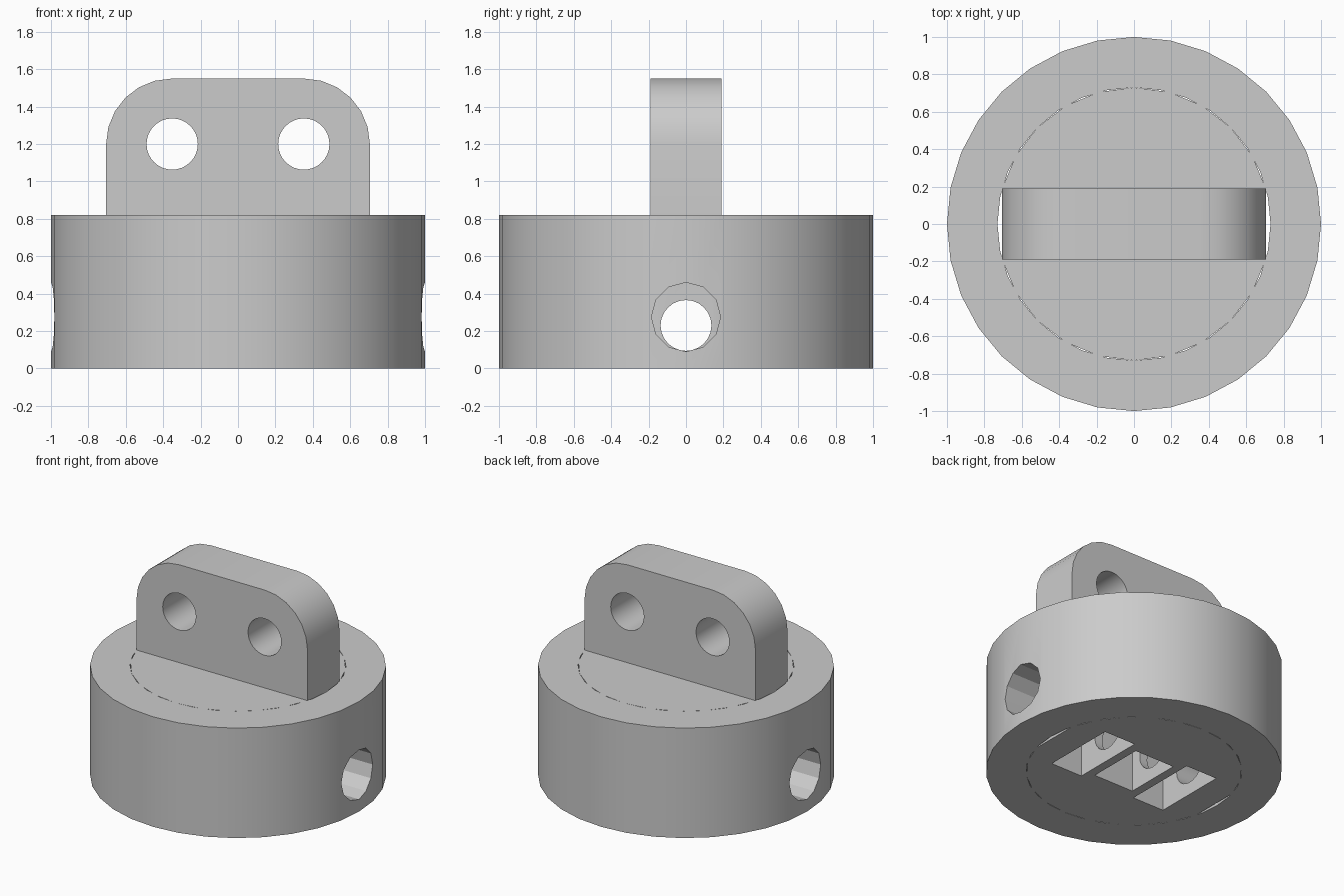
import bpy, bmesh
from math import cos, sin, pi, radians
from mathutils import Vector

cube = bpy.data.objects.get("Cube")
if cube:
    bpy.data.objects.remove(cube, do_unlink=True)

GREY = (0.6, 0.6, 0.6, 1)
mat = bpy.data.materials.new("plain grey")
mat.use_nodes = True
mat.diffuse_color = GREY
mat.node_tree.nodes["Principled BSDF"].inputs["Base Color"].default_value = GREY


def circle(radius, sides, cx=0, cy=0):
    return [(cx + radius * cos(2 * pi * i / sides), cy + radius * sin(2 * pi * i / sides))
            for i in range(sides)]


def rectangle(x0, x1, y0, y1):
    return [(x0, y0), (x1, y0), (x1, y1), (x0, y1)]


def prism(name, profile, lo, hi, axis="z"):
    """Extrude a 2D profile from lo to hi along the given axis."""
    place = {"x": lambda a, b, c: (c, a, b),
             "y": lambda a, b, c: (a, c, b),
             "z": lambda a, b, c: (a, b, c)}[axis]
    bm = bmesh.new()
    face = bm.faces.new([bm.verts.new(place(a, b, lo)) for a, b in profile])
    grown = bmesh.ops.extrude_face_region(bm, geom=[face])["geom"]
    shift = Vector(place(0, 0, hi - lo))
    bmesh.ops.translate(bm, vec=shift, verts=[v for v in grown if isinstance(v, bmesh.types.BMVert)])
    bmesh.ops.recalc_face_normals(bm, faces=bm.faces)
    mesh = bpy.data.meshes.new(name)
    bm.to_mesh(mesh)
    bm.free()
    mesh.materials.append(mat)
    obj = bpy.data.objects.new(name, mesh)
    bpy.context.collection.objects.link(obj)
    return obj


def carve(obj, cutters):
    """Subtract each cutter, then shade the result."""
    bpy.ops.object.select_all(action="DESELECT")
    bpy.context.view_layer.objects.active = obj
    obj.select_set(True)
    for cutter in cutters:
        mod = obj.modifiers.new("cut", "BOOLEAN")
        mod.operation, mod.solver, mod.object = "DIFFERENCE", "EXACT", cutter
        bpy.ops.object.modifier_apply(modifier=mod.name)
        bpy.data.objects.remove(cutter, do_unlink=True)
    bpy.ops.object.shade_smooth_by_angle(angle=radians(25))


HEIGHT, BORE = 0.82, 0.73
FLAT, HALF_THICK = BORE * cos(pi / 12), BORE * sin(pi / 12)

# Outer ring with a central bore and a cross hole through both sides
ring = prism("outer_ring", circle(1, 32), 0, HEIGHT)
carve(ring, [prism("bore_cutter", circle(BORE, 32), -0.1, 1),
             prism("cross_cutter", circle(0.185, 12, 0, 0.275), -1.2, 1.2, "x")])

# Core plug, flattened at both ends of the tab, with pockets below and a cross hole
plug_profile = [p for p in circle(BORE, 24) if abs(p[0]) < FLAT + 0.001]
core = prism("core_plug", plug_profile, 0, HEIGHT)
pockets = [prism("pocket_cutter", rectangle(x - w, x + w, -d, d), -0.1, 0.46)
           for x, w, d in ((-0.36, 0.13, 0.28), (0, 0.165, 0.215), (0.36, 0.13, 0.28))]
carve(core, [prism("pin_cutter", circle(0.136, 24, 0, 0.23), -1.2, 1.2, "x")] + pockets)

# Upright tab with rounded top corners and two holes
TOP, RADIUS = 1.55, 0.35
arc = [(FLAT - RADIUS + RADIUS * cos(i * pi / 12), TOP - RADIUS + RADIUS * sin(i * pi / 12))
       for i in range(7)]
right_half = [(FLAT, HEIGHT)] + arc
tab = prism("hanging_tab", right_half + [(-x, z) for x, z in reversed(right_half)],
            -HALF_THICK, HALF_THICK, "y")
carve(tab, [prism("eye_cutter", circle(0.137, 32, x, 1.2), -0.5, 0.5, "y")
            for x in (-0.352, 0.352)])
